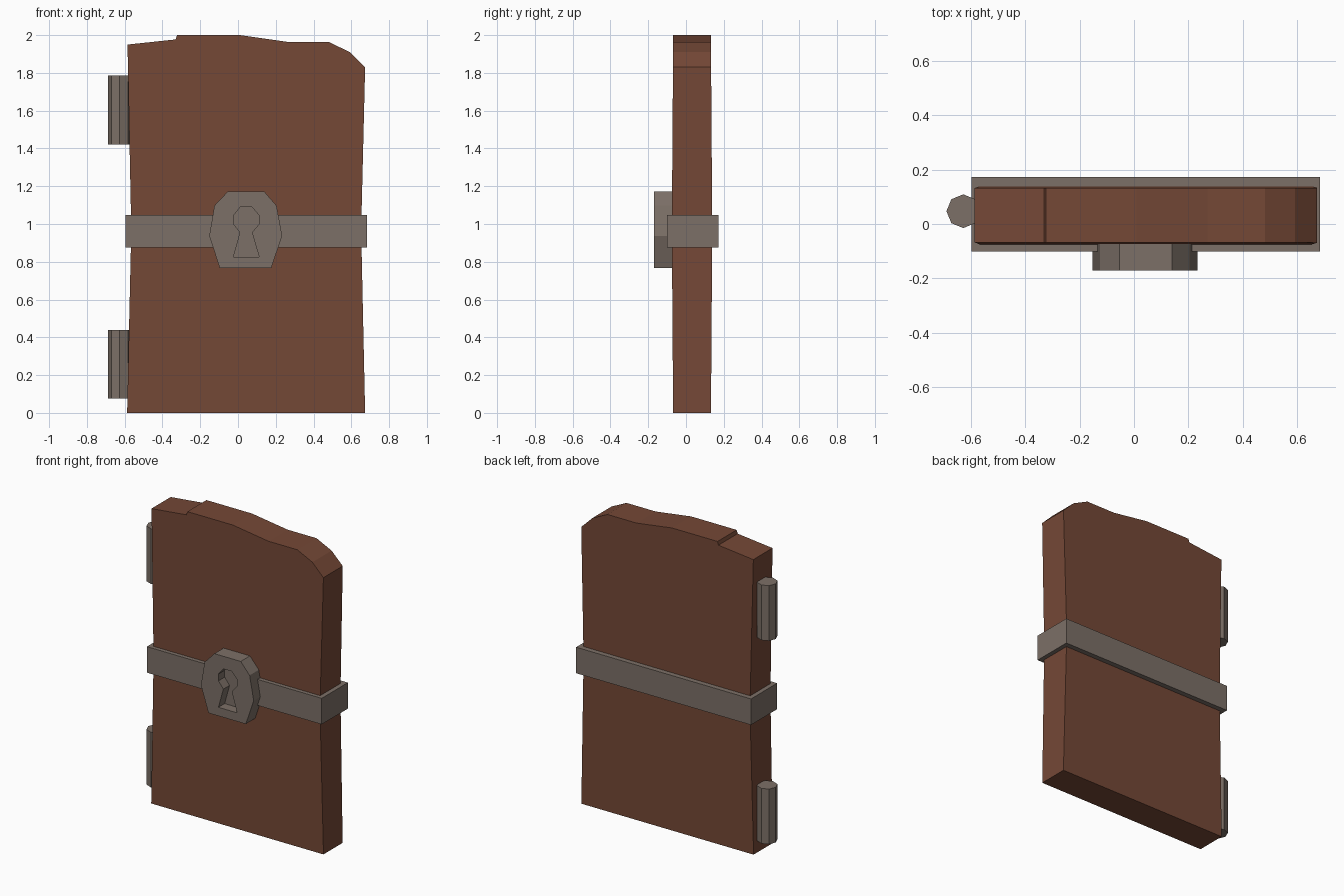
import bpy, bmesh, math

if "Cube" in bpy.data.objects:
    bpy.data.objects.remove(bpy.data.objects["Cube"])


def material(name, rgb):
    m = bpy.data.materials.new(name)
    m.diffuse_color = (*rgb, 1)
    m.use_nodes = True
    m.node_tree.nodes["Principled BSDF"].inputs["Base Color"].default_value = m.diffuse_color
    return m


wood = material("brown wood", (0.176, 0.065, 0.037))
iron = material("warm grey iron", (0.202, 0.162, 0.136))


def finish(bm, name, mat):
    bmesh.ops.recalc_face_normals(bm, faces=bm.faces)
    me = bpy.data.meshes.new(name)
    bm.to_mesh(me)
    bm.free()
    me.materials.append(mat)
    ob = bpy.data.objects.new(name, me)
    bpy.context.collection.objects.link(ob)
    return ob


def plate(name, outline, y0, y1, mat):
    """Extrude an x/z outline along y."""
    bm = bmesh.new()
    face = bm.faces.new([bm.verts.new((x, y0, z)) for x, z in outline])
    ext = bmesh.ops.extrude_face_region(bm, geom=[face])
    for v in ext["geom"]:
        if isinstance(v, bmesh.types.BMVert):
            v.co.y = y1
    return finish(bm, name, mat)


# Door slab: waisted outline, a little thicker at the waist
WAIST = 0.97
left, right = (-0.565, WAIST), (0.652, WAIST)
lower = [(-0.587, 0), (0.673, 0)]
upper = [(0.673, 1.83), (0.592, 1.91), (0.482, 1.963), (0.27, 1.963),
         (0.01, 2.0), (-0.323, 2.0), (-0.33, 1.977), (-0.585, 1.95)]
bm = bmesh.new()
ring = lower + [right] + upper + [left]


def layer(sign):
    return [bm.verts.new((x, 0.032 + sign * (0.107 - 0.007 * abs(z - WAIST)), z))
            for x, z in ring]


front, back = layer(-1), layer(1)
n = len(ring)
for vs in (front, back):
    bm.faces.new([vs[0], vs[1], vs[2], vs[-1]])
    bm.faces.new(vs[2:])
for i in range(n):
    j = (i + 1) % n
    bm.faces.new([front[i], front[j], back[j], back[i]])
finish(bm, "door_slab", wood)

# Iron band around the waist
plate("iron_band", [(-0.596, 0.875), (0.683, 0.875), (0.683, 1.047), (-0.596, 1.047)],
      -0.101, 0.172, iron)

# Lock plate with keyhole recess
lock = plate("lock_plate",
             [(-0.097, 0.768), (0.176, 0.768), (0.234, 0.937), (0.204, 1.097),
              (0.139, 1.172), (-0.054, 1.172), (-0.125, 1.097), (-0.152, 0.937)],
             -0.17, -0.07, iron)
keyhole = plate("keyhole_cutter",
                [(-0.024, 0.825), (0.112, 0.825), (0.074, 0.955), (0.112, 1.0),
                 (0.112, 1.045), (0.074, 1.089), (0.012, 1.089), (-0.024, 1.045),
                 (-0.024, 1.0), (0.012, 0.955)],
                -0.25, -0.105, iron)
keyhole.hide_render = True
keyhole.hide_viewport = True
cut = lock.modifiers.new("keyhole", "BOOLEAN")
cut.operation = "DIFFERENCE"
cut.solver = "EXACT"
cut.object = keyhole

# Octagonal hinge barrels
for name, z0 in (("lower_hinge", 0.075), ("upper_hinge", 1.42)):
    bm = bmesh.new()
    bmesh.ops.create_cone(bm, cap_ends=True, segments=8, radius1=0.062,
                          radius2=0.062, depth=0.365)
    bmesh.ops.translate(bm, verts=bm.verts, vec=(-0.627, 0.047, z0 + 0.1825))
    finish(bm, name, iron)
